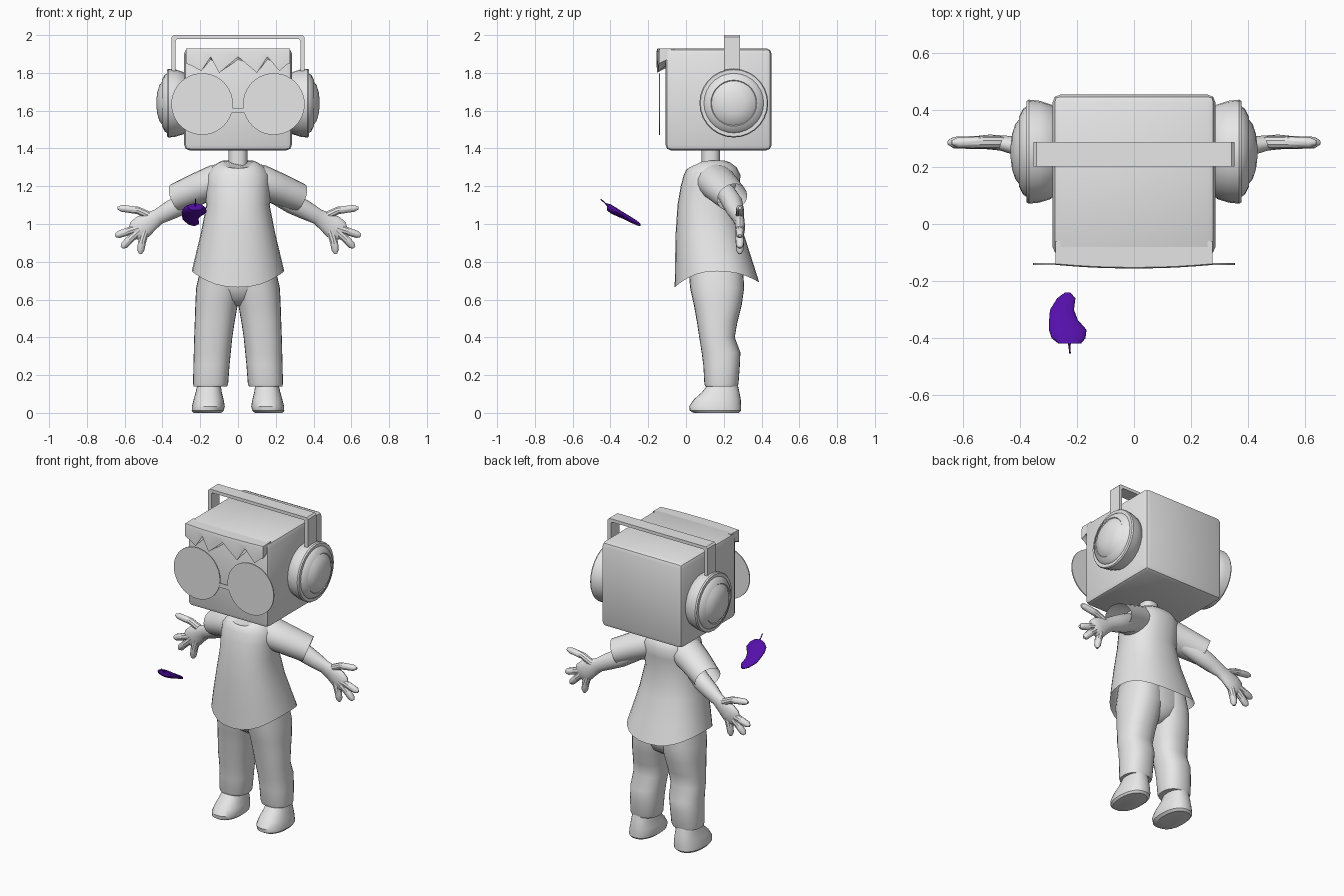
import bpy, bmesh, math
from mathutils import Vector

if "Cube" in bpy.data.objects:
    bpy.data.objects.remove(bpy.data.objects["Cube"])


def material(name, rgb):
    m = bpy.data.materials.new(name)
    m.diffuse_color = (*rgb, 1)
    m.use_nodes = True
    m.node_tree.nodes["Principled BSDF"].inputs["Base Color"].default_value = m.diffuse_color
    return m


GREY = material("plain grey", (0.8, 0.8, 0.8))
PURPLE = material("deep purple", (0.09, 0.005, 0.4))


def finish(name, bm, mat=GREY, mirror=False):
    bmesh.ops.recalc_face_normals(bm, faces=bm.faces)
    me = bpy.data.meshes.new(name)
    bm.to_mesh(me)
    bm.free()
    me.materials.append(mat)
    ob = bpy.data.objects.new(name, me)
    bpy.context.collection.objects.link(ob)
    if mirror:
        ob.modifiers.new("Mirror", 'MIRROR').use_mirror_merge = False
    return ob


def loft(name, rings, mat=GREY, mirror=False, caps=(True, True)):
    """Skin a list of closed rings with equal point counts."""
    bm = bmesh.new()
    rows = [[bm.verts.new(p) for p in r] for r in rings]
    for a, b in zip(rows, rows[1:]):
        n = len(a)
        for i in range(n):
            bm.faces.new((a[i], a[(i + 1) % n], b[(i + 1) % n], b[i]))
    if caps[0]:
        bm.faces.new(rows[0])
    if caps[1]:
        bm.faces.new(rows[-1])
    return finish(name, bm, mat, mirror)


def flat_ring(z, x0, x1, y0, y1, dip_front=0, dip_back=0, power=2.3, n=28):
    """Rounded horizontal ring; its front and back can dip."""
    pts = []
    for i in range(n):
        a = 2 * math.pi * i / n
        c, s = math.cos(a), math.sin(a)
        c2 = math.copysign(abs(c) ** (2 / power), c)
        s2 = math.copysign(abs(s) ** (2 / power), s)
        dz = (dip_front if s < 0 else dip_back) * s * s
        pts.append(Vector(((x0 + x1) / 2 + c2 * (x1 - x0) / 2,
                           (y0 + y1) / 2 + s2 * (y1 - y0) / 2, z - dz)))
    return pts


def tube(name, path, mat=GREY, mirror=False, caps=(True, True), n=16):
    """path: x, y, z, half depth along y, half width across."""
    rings = []
    for i, p in enumerate(path):
        t = Vector(path[min(i + 1, len(path) - 1)][:3]) - Vector(path[max(i - 1, 0)][:3])
        t.normalize()
        u = Vector((0, 1, 0))
        u = (u - t * u.dot(t)).normalized()
        v = t.cross(u)
        rings.append([Vector(p[:3]) + u * (p[3] * math.cos(a)) + v * (p[4] * math.sin(a))
                      for a in (2 * math.pi * k / n for k in range(n))])
    return loft(name, rings, mat, mirror, caps)


def box(name, x0, x1, y0, y1, z0, z1, bevel=0, mirror=False):
    bm = bmesh.new()
    bmesh.ops.create_cube(bm, size=1)
    for v in bm.verts:
        v.co = (x0 + (v.co.x + .5) * (x1 - x0), y0 + (v.co.y + .5) * (y1 - y0),
                z0 + (v.co.z + .5) * (z1 - z0))
    if bevel:
        bmesh.ops.bevel(bm, geom=bm.edges[:], offset=bevel, segments=2,
                        profile=0.5, affect='EDGES')
    return finish(name, bm, GREY, mirror)


# Head and zigzag fringe flaring over the forehead
box("head", -.285, .285, -.108, .453, 1.39, 1.93, .028)
zigzag = [(-.275, 1.85), (-.25, 1.84), (-.195, 1.81), (-.145, 1.885), (-.1, 1.8), (0, 1.885),
          (.1, 1.8), (.155, 1.885), (.22, 1.81), (.26, 1.845), (.275, 1.85)]
fringe = []
for x, z in zigzag:
    y = -.142 - .014 * (1 - (x / .285) ** 2)
    fringe.append([(x, -.06, 1.93), (x, y + .004, 1.928), (x, y, 1.915),
                   (x, y, z), (x, -.1, min(z + .03, 1.87)), (x, -.06, 1.87)])
loft("hair_fringe", fringe)

# Glasses: thin round lenses and a bridge
loft("lens", [[(.19 + .163 * math.cos(a), y, 1.635 + .163 * math.sin(a))
               for a in (2 * math.pi * k / 40 for k in range(40))] for y in (-.144, -.137)],
     mirror=True)
box("glasses_bridge", -.045, .045, -.143, -.138, 1.587, 1.615)

# Headphones: squared band and turned ear cups
outer = [(-.352, 1.79), (-.352, 1.99), (-.342, 2), (.342, 2), (.352, 1.99), (.352, 1.79)]
inner = [(.33, 1.79), (.33, 1.972), (.322, 1.98), (-.322, 1.98), (-.33, 1.972), (-.33, 1.79)]
loft("headphone_band", [[(x, y, z) for x, z in outer + inner] for y in (.202, .287)])
cup = [(.275, .15), (.29, .165), (.33, .178), (.368, .182), (.376, .177), (.376, .158),
       (.388, .15), (.402, .122), (.398, .118), (.416, .095), (.427, .06), (.432, .02)]
loft("ear_cup", [[(x, .253 + r * math.cos(a), 1.64 + r * math.sin(a))
                  for a in (2 * math.pi * k / 28 for k in range(28))] for x, r in cup],
     mirror=True)

# Neck
loft("neck", [flat_ring(z, -.05, .05, .083, .18) for z in (1.25, 1.33, 1.4)])

# Shirt body with a curved hem and a dipped neckline
shirt = [(.75, .245, -.06, .388, .085, .06), (.83, .226, -.058, .35, .04, .02),
         (.95, .197, -.055, .305, 0, 0), (1.1, .168, -.045, .272, 0, 0),
         (1.2, .17, -.028, .285, 0, 0), (1.26, .168, -.012, .288, 0, 0),
         (1.3, .14, .0, .268, .015, 0), (1.325, .105, .012, .235, .03, 0),
         (1.335, .082, .03, .205, .045, 0)]
loft("shirt", [flat_ring(z, -w, w, a, b, df, db) for z, w, a, b, df, db in shirt],
     caps=(False, True))
tube("sleeve", [(.03, .14, 1.245, .1, .085), (.12, .16, 1.222, .105, .092),
                (.21, .195, 1.188, .097, .085), (.325, .245, 1.14, .085, .077)],
     mirror=True, caps=(True, False), n=20)

# Arms and hands
tube("arm", [(.2, .215, 1.16, .05, .055), (.29, .248, 1.108, .053, .056),
             (.36, .262, 1.072, .046, .05), (.42, .275, 1.04, .032, .042),
             (.46, .283, 1.015, .027, .05), (.505, .287, .985, .026, .062),
             (.54, .286, .962, .023, .056), (.56, .284, .95, .012, .035)], mirror=True)


def finger(name, points, r):
    steps = [(x, .285, z, r * f, r * f) for (x, z), f in zip(points, (1.1, 1.05, .95, .4))]
    tube(name, steps, mirror=True, n=10)


finger("thumb", [(.45, 1.035), (.53, 1.072), (.615, 1.083), (.638, 1.085)], .02)
finger("upper_finger", [(.52, .98), (.58, .962), (.632, .944), (.65, .938)], .021)
finger("middle_finger", [(.52, .965), (.57, .922), (.603, .887), (.615, .874)], .021)
finger("lower_finger", [(.49, .965), (.508, .905), (.515, .862), (.517, .842)], .021)

# Trousers
legs = [(.14, .058, .235, .102, .272), (.155, .052, .238, .097, .278),
        (.25, .045, .236, .092, .285), (.32, .038, .234, .083, .288),
        (.4, .03, .232, .07, .258), (.48, .018, .229, .058, .272),
        (.57, .002, .226, .042, .295), (.66, -.02, .222, .022, .308), (.8, -.02, .19, .01, .3)]
loft("trouser_leg", [flat_ring(z, a, b, c, d) for z, a, b, c, d in legs], mirror=True)
loft("trouser_seat", [flat_ring(z, -w, w, a, b) for z, w, a, b in
                      [(.565, .03, .11, .23), (.6, .1, .06, .28),
                       (.66, .17, .025, .305), (.8, .2, .01, .3)]])

# Shoes
shoe = [(0, .09, .236, .04, .28), (.012, .075, .245, .02, .292), (.035, .07, .244, .017, .292),
        (.07, .076, .235, .04, .29), (.11, .086, .224, .085, .283), (.155, .092, .214, .12, .272)]
loft("shoe", [flat_ring(z, a, b, c, d) for z, a, b, c, d in shoe], mirror=True)

# Small floating bean-shaped trinket with a thin stem
bean = [(-.24, -.232, .01, .006), (-.26, -.237, .032, .013), (-.3, -.252, .042, .016),
        (-.335, -.247, .05, .018), (-.37, -.232, .066, .022), (-.4, -.229, .059, .024),
        (-.418, -.225, .04, .018)]
loft("trinket", [[(x + w * math.cos(a), y, 1.0 - (y + .25) * .54 + t * math.sin(a))
                  for a in (2 * math.pi * k / 20 for k in range(20))]
                 for y, x, w, t in bean], PURPLE)
tube("trinket_stem", [(-.226, -.41, 1.095, .007, .007), (-.226, -.43, 1.112, .003, .003),
                      (-.224, -.452, 1.132, .003, .003)], PURPLE, n=8)

# Smooth shading with crisp corners
for ob in bpy.context.scene.objects:
    ob.select_set(True)
    bpy.context.view_layer.objects.active = ob
bpy.ops.object.shade_smooth_by_angle(angle=math.radians(35))
